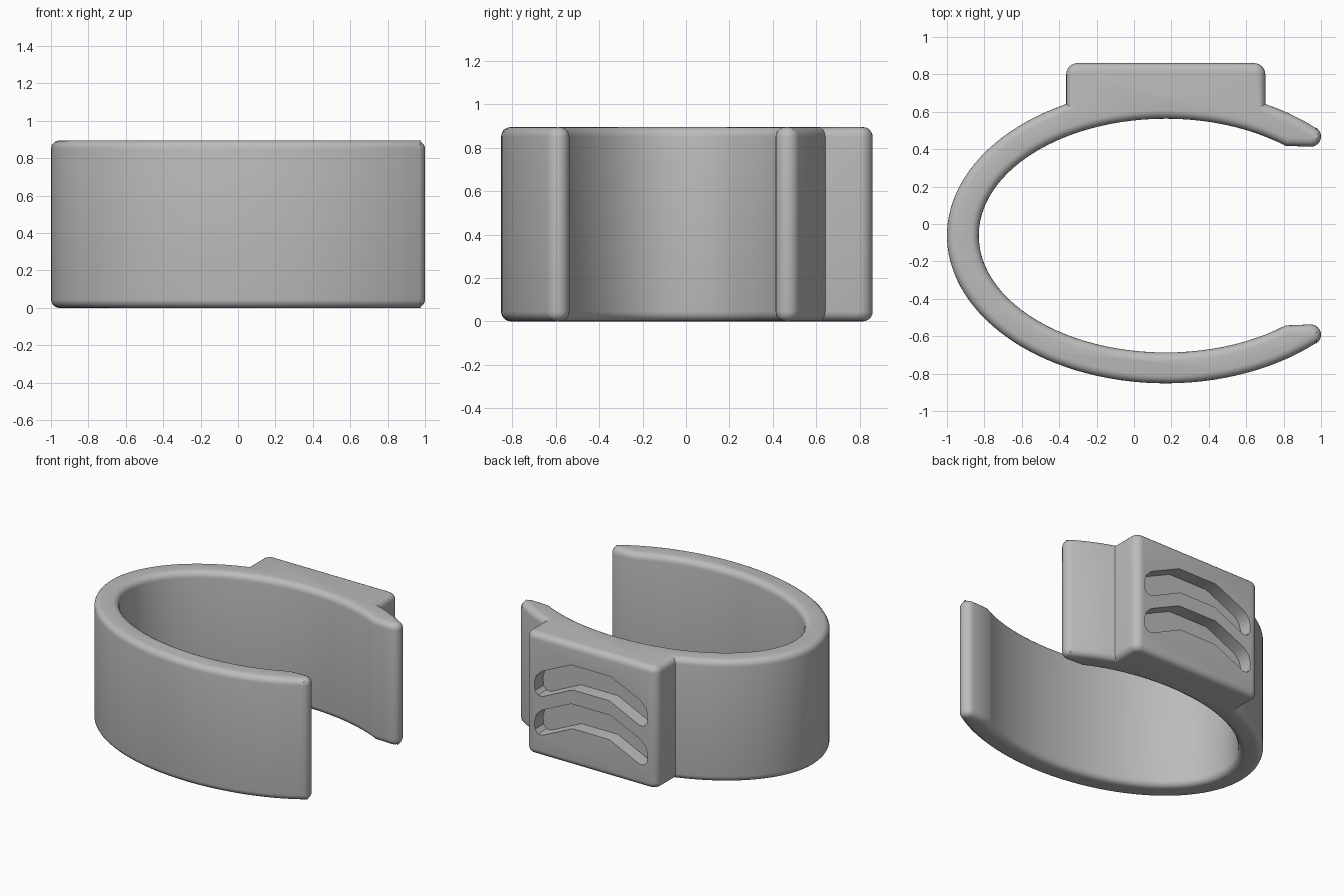
import bpy, bmesh, math

if "Cube" in bpy.data.objects:
    bpy.data.objects.remove(bpy.data.objects["Cube"])

CX, CY = 0.17, -0.062      # shared centre of both ellipses
HEIGHT, RIM = 0.895, 0.045
BACK, HALF = 0.86, 0.5325  # block face and half width


def arc(cx, cy, rx, ry, a0, a1, n):
    """Points along an elliptical arc, angles in degrees."""
    pts = []
    for i in range(n + 1):
        a = math.radians(a0 + (a1 - a0) * i / n)
        pts.append((cx + rx * math.cos(a), cy + ry * math.sin(a)))
    return pts


def inset(pts, d):
    """Mitred inward offset of a counter-clockwise outline."""
    out = []
    for i, (x, y) in enumerate(pts):
        (px, py), (qx, qy) = pts[i - 1], pts[(i + 1) % len(pts)]
        l1, l2 = math.hypot(x - px, y - py), math.hypot(qx - x, qy - y)
        n1 = (-(y - py) / l1, (x - px) / l1)
        n2 = (-(qy - y) / l2, (qx - x) / l2)
        k = d / (1 + n1[0] * n2[0] + n1[1] * n2[1])
        out.append((x + k * (n1[0] + n2[0]), y + k * (n1[1] + n2[1])))
    return out


def loft(name, rings):
    """Closed solid through a stack of equal-length rings."""
    bm = bmesh.new()
    rows = [[bm.verts.new(p) for p in ring] for ring in rings]
    n = len(rows[0])
    for lo, hi in zip(rows, rows[1:]):
        for i in range(n):
            j = (i + 1) % n
            bm.faces.new((lo[i], lo[j], hi[j], hi[i]))
    bm.faces.new(rows[0][::-1])
    bm.faces.new(rows[-1])
    bmesh.ops.recalc_face_normals(bm, faces=bm.faces)
    mesh = bpy.data.meshes.new(name)
    bm.to_mesh(mesh)
    bm.free()
    ob = bpy.data.objects.new(name, mesh)
    bpy.context.collection.objects.link(ob)
    return ob


# Outline: outer ellipse broken by the block, rounded tips, inner ellipse
side = math.degrees(math.acos(HALF / 1.17))
outline = arc(CX, CY, 1.17, 0.79, 46.7, side, 6)
outline += arc(CX + HALF - 0.06, BACK - 0.06, 0.06, 0.06, 0, 90, 6)
outline += arc(CX - HALF + 0.06, BACK - 0.06, 0.06, 0.06, 90, 180, 6)
outline += arc(CX, CY, 1.17, 0.79, 180 - side, 313.3, 64)
outline += arc(0.945, -0.592, 0.055, 0.055, -58, 90, 10)
outline += arc(CX, CY, 1.0, 0.625, 309.8, 50.2, 72)
outline += arc(0.945, 0.468, 0.055, 0.055, -90, 58, 10)

# Cuff body with rounded top and bottom rims
steps = [math.radians(90 * i / 5) for i in range(6)]
levels = [(RIM * (1 - math.sin(a)), RIM * (1 - math.cos(a))) for a in steps]
levels += [(d, HEIGHT - z) for d, z in reversed(levels)]
cuff = loft("cuff_body", [[(x, y, z) for x, y in inset(outline, d)] for d, z in levels])

# Two arched slots in the block face
half = [(0.16, 0.74), (0.40, 0.63), (0.445, 0.585), (0.46, 0.53),
        (0.455, 0.475), (0.43, 0.447), (0.395, 0.445), (0.15, 0.56)]
shape = half + [(-x, z) for x, z in reversed(half)]
for k in range(2):
    cutter = loft("slot_cutter", [[(CX + x, y, z - 0.285 * k) for x, z in shape]
                                  for y in (BACK - 0.10, BACK + 0.1)])
    cutter.hide_render = True
    mod = cuff.modifiers.new("slot", "BOOLEAN")
    mod.operation, mod.solver, mod.object = "DIFFERENCE", "EXACT", cutter
    bpy.context.view_layer.objects.active = cuff
    bpy.ops.object.modifier_apply(modifier=mod.name)
    bpy.data.objects.remove(cutter)

# Plain grey, smooth curves with sharp slot edges
grey = bpy.data.materials.new("grey")
grey.diffuse_color = (0.5, 0.5, 0.5, 1)
grey.use_nodes = True
grey.node_tree.nodes["Principled BSDF"].inputs["Base Color"].default_value = grey.diffuse_color
cuff.data.materials.clear()
cuff.data.materials.append(grey)
bpy.ops.object.select_all(action="DESELECT")
cuff.select_set(True)
bpy.context.view_layer.objects.active = cuff
bpy.ops.object.shade_smooth_by_angle(angle=math.radians(30))
